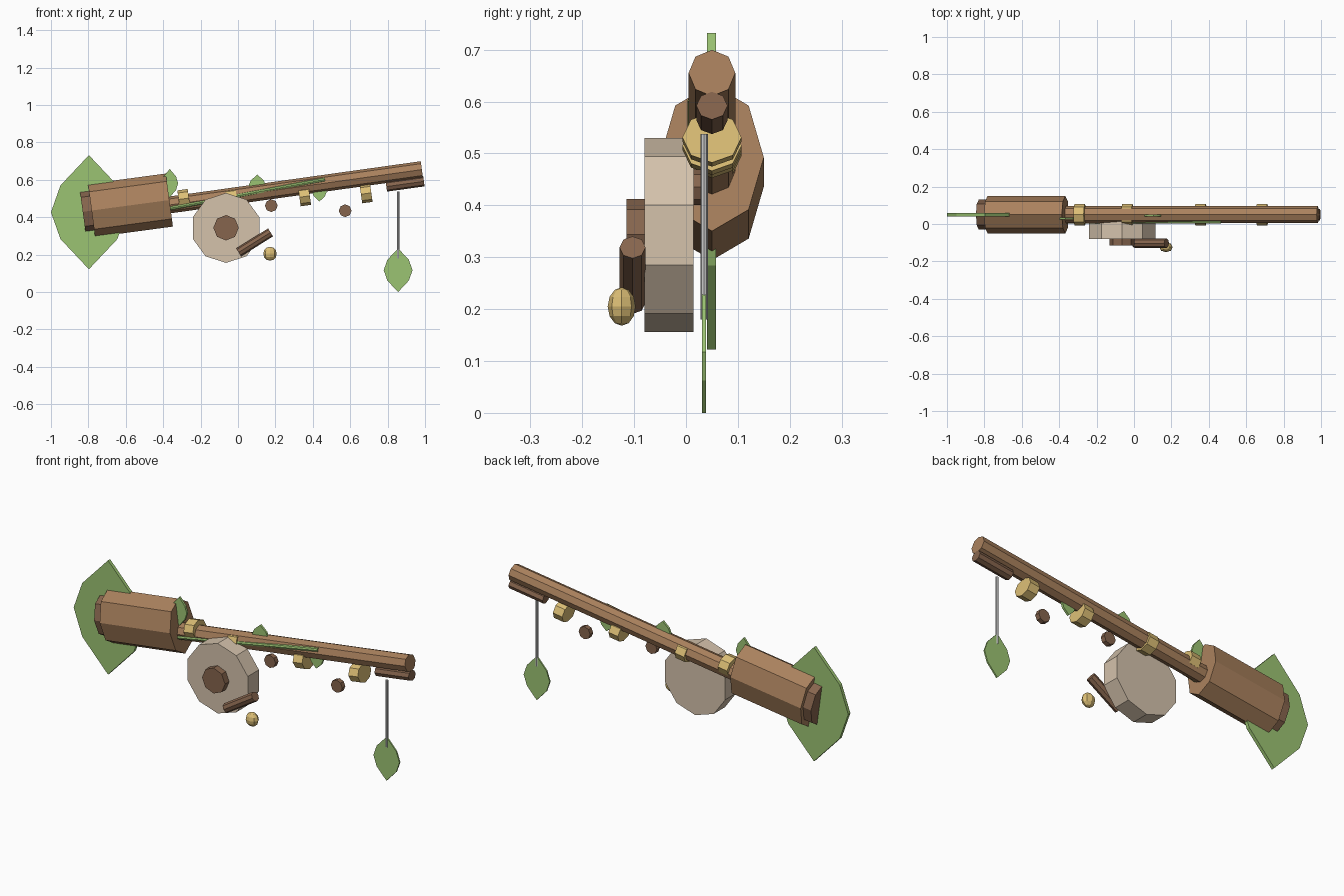
import bpy, bmesh, math
from mathutils import Vector

if "Cube" in bpy.data.objects:
    bpy.data.objects.remove(bpy.data.objects["Cube"])


def material(name, rgb):
    m = bpy.data.materials.new(name)
    m.diffuse_color = (*rgb, 1)
    m.use_nodes = True
    m.node_tree.nodes["Principled BSDF"].inputs["Base Color"].default_value = m.diffuse_color
    return m


BROWN = material("brown", (0.40, 0.22, 0.11))
DARK = material("dark_brown", (0.24, 0.13, 0.075))
GOLD = material("gold", (0.72, 0.52, 0.18))
TAN = material("tan", (0.66, 0.54, 0.41))
GREEN = material("green", (0.33, 0.55, 0.17))


def finish(name, bm, mat):
    bmesh.ops.recalc_face_normals(bm, faces=bm.faces)
    me = bpy.data.meshes.new(name)
    bm.to_mesh(me)
    bm.free()
    ob = bpy.data.objects.new(name, me)
    bpy.context.collection.objects.link(ob)
    if mat:
        me.materials.append(mat)
    return ob


def extrude(name, points, offset, mat):
    bm = bmesh.new()
    face = bm.faces.new([bm.verts.new(p) for p in points])
    res = bmesh.ops.extrude_face_region(bm, geom=[face], use_keep_orig=True)
    top = [g for g in res["geom"] if isinstance(g, bmesh.types.BMVert)]
    bmesh.ops.translate(bm, verts=top, vec=offset)
    return finish(name, bm, mat)


def prism(name, p0, p1, r_side, r_up, mat, n=8):
    """Elliptic n-sided bar from p0 to p1 with a vertex pointing up."""
    p0, p1 = Vector(p0), Vector(p1)
    axis = (p1 - p0).normalized()
    ref = Vector((1, 0, 0)) if abs(axis.z) > 0.9 else Vector((0, 0, 1))
    side = axis.cross(ref).normalized()
    up = side.cross(axis)
    ring = [p0 + side * r_side * math.sin(a) + up * r_up * math.cos(a)
            for a in (2 * math.pi * i / n for i in range(n))]
    return extrude(name, ring, p1 - p0, mat)


def leaf(name, x, y, z, half_w, half_h, thick):
    shape = [(1, 0), (.75, .47), (0, 1), (-.75, .47),
             (-1, 0), (-.75, -.47), (0, -1), (.75, -.47)]
    pts = [Vector((x + u * half_w, y - thick / 2, z + v * half_h)) for u, v in shape]
    return extrude(name, pts, Vector((0, thick, 0)), GREEN)


# Pole, grip and butt cap
prism("pole", (-0.40, 0.05, 0.461), (0.983, 0.05, 0.655), 0.045, 0.045, BROWN)
prism("grip", (-0.783, 0.05, 0.436), (-0.367, 0.05, 0.492), 0.10, 0.143, BROWN)
prism("butt_cap", (-0.83, 0.05, 0.429), (-0.75, 0.05, 0.440), 0.08, 0.111, DARK)
prism("tip_peg", (0.793, 0.05, 0.564), (0.994, 0.05, 0.592), 0.03, 0.027, DARK)

# Gold bands along the pole
tilt = Vector((math.cos(math.radians(8)), 0, math.sin(math.radians(8)))) * 0.028
for i, (x, z) in enumerate([(-0.29, 0.499), (-0.035, 0.505), (0.356, 0.511), (0.685, 0.527)]):
    c = Vector((x, 0.05, z))
    prism(f"band_{i + 1}", c - tilt, c + tilt, 0.057, 0.049, GOLD)

# Reel, hub, crank and knob
prism("reel", (-0.064, -0.08, 0.343), (-0.064, 0.014, 0.343), 0.187, 0.187, TAN, 10)
prism("reel_hub", (-0.064, -0.115, 0.344), (-0.064, -0.07, 0.344), 0.068, 0.068, DARK)
prism("crank", (0.003, -0.103, 0.212), (0.174, -0.103, 0.319), 0.025, 0.025, DARK)
bm = bmesh.new()
bmesh.ops.create_uvsphere(bm, u_segments=8, v_segments=6, radius=1)
bmesh.ops.scale(bm, verts=bm.verts, vec=(0.036, 0.027, 0.037))
bmesh.ops.translate(bm, verts=bm.verts, vec=(0.171, -0.124, 0.205))
finish("crank_knob", bm, GOLD)

# Round studs below the pole
for i, (x, z) in enumerate([(0.178, 0.462), (0.573, 0.435)]):
    prism(f"stud_{i + 1}", (x, 0.014, z), (x, 0.040, z), 0.034, 0.034, DARK)

# Vine and leaves
prism("vine", (-0.37, 0.014, 0.447), (0.465, 0.014, 0.602), 0.011, 0.011, GREEN)
leaf("tail_leaf", -0.797, 0.049, 0.427, 0.203, 0.305, 0.018)
leaf("pole_leaf_1", -0.365, 0.03, 0.582, 0.045, 0.076, 0.012)
leaf("pole_leaf_2", 0.103, 0.045, 0.570, 0.046, 0.058, 0.012)
leaf("pole_leaf_3", 0.435, 0.045, 0.538, 0.040, 0.054, 0.012)

# Hanging line and leaf lure
prism("line", (0.856, 0.035, 0.18), (0.856, 0.035, 0.537), 0.007, 0.007, None)
leaf("leaf_lure", 0.856, 0.035, 0.117, 0.077, 0.117, 0.008)
